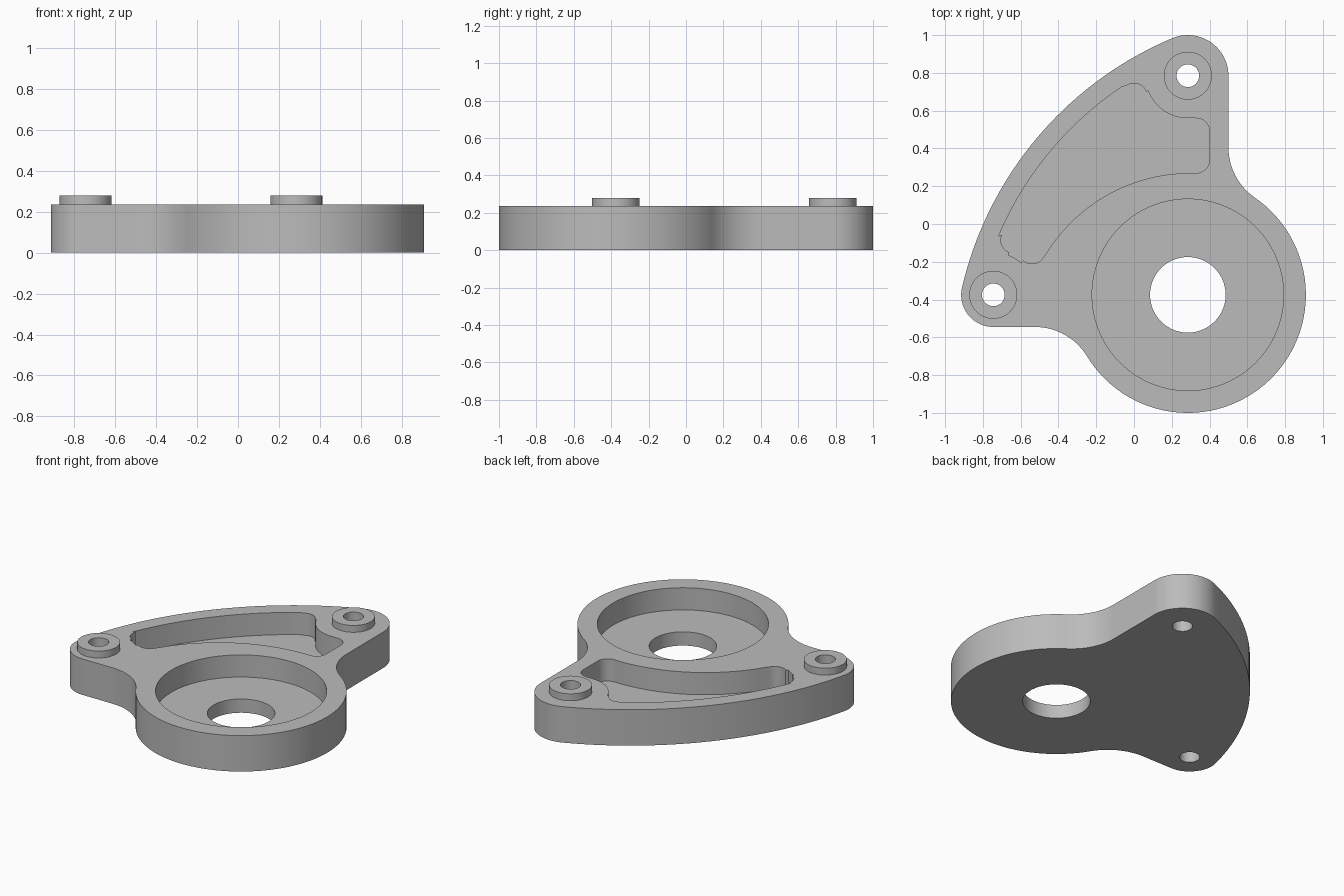
import bpy, bmesh
from math import sin, cos, radians, degrees, atan2, sqrt
from mathutils import Vector

cube = bpy.data.objects.get("Cube")
if cube:
    bpy.data.objects.remove(cube, do_unlink=True)

# Main dimensions
HEIGHT, FLOOR, BOSS_TOP = 0.235, 0.09, 0.28
HUB, HUB_R = Vector((0.285, -0.375)), 0.625
TOP, TOP_R = Vector((0.285, 0.785)), 0.215
LEFT, LEFT_R = Vector((-0.745, -0.375)), 0.17
FILLET, SWEEP, CORNER = 0.325, 1.9, 0.07
BOSS_R, HOLE_R = 0.127, 0.06

metal = bpy.data.materials.new("grey metal")
metal.use_nodes = True
metal.diffuse_color = (0.5, 0.5, 0.5, 1)
metal.node_tree.nodes["Principled BSDF"].inputs["Base Color"].default_value = (0.5, 0.5, 0.5, 1)


def angle(a, b):
    """Direction in degrees from a to b."""
    return degrees(atan2(b[1] - a[1], b[0] - a[0]))


def arc(c, r, start, end, step=3):
    n = max(2, round(abs(end - start) / step))
    turns = [radians(start + (end - start) * i / n) for i in range(n + 1)]
    return [Vector((c[0] + r * cos(t), c[1] + r * sin(t))) for t in turns]


def circle(c, r, step=3):
    return arc(c, r, 0, 360, step)[:-1]


def prism(name, points, low, high):
    clean = [p for i, p in enumerate(points) if (p - points[i - 1]).length > 0.002]
    bm = bmesh.new()
    base = bm.faces.new([bm.verts.new((p.x, p.y, low)) for p in clean])
    top = bmesh.ops.extrude_face_region(bm, geom=[base])["geom"]
    verts = [v for v in top if isinstance(v, bmesh.types.BMVert)]
    bmesh.ops.translate(bm, verts=verts, vec=(0, 0, high - low))
    bmesh.ops.recalc_face_normals(bm, faces=bm.faces)
    mesh = bpy.data.meshes.new(name)
    bm.to_mesh(mesh)
    bm.free()
    obj = bpy.data.objects.new(name, mesh)
    bpy.context.collection.objects.link(obj)
    mesh.materials.append(metal)
    return obj


def activate(obj):
    bpy.ops.object.select_all(action='DESELECT')
    obj.select_set(True)
    bpy.context.view_layer.objects.active = obj


def cut(obj, points, low, high):
    cutter = prism("cutter", points, low, high)
    cutter.hide_render = True
    mod = obj.modifiers.new("cut", 'BOOLEAN')
    mod.operation, mod.solver, mod.object = 'DIFFERENCE', 'EXACT', cutter
    activate(obj)
    bpy.ops.object.modifier_apply(modifier=mod.name)
    bpy.data.objects.remove(cutter, do_unlink=True)


def smooth(obj):
    activate(obj)
    bpy.ops.object.shade_smooth_by_angle(angle=radians(30))


# Centres of the two concave fillets beside the hub
reach = HUB_R + FILLET
fx = TOP.x + TOP_R + FILLET
right_f = Vector((fx, HUB.y + sqrt(reach ** 2 - (fx - HUB.x) ** 2)))
fy = LEFT.y - LEFT_R - FILLET
left_f = Vector((HUB.x - sqrt(reach ** 2 - (fy - HUB.y) ** 2), fy))

# Centre of the long sweep tangent to both lobes
a, b = SWEEP - TOP_R, SWEEP - LEFT_R
gap = LEFT - TOP
d = gap.length
along = (a * a - b * b + d * d) / (2 * d)
u = gap / d
sweep_c = TOP + u * along + Vector((-u.y, u.x)) * sqrt(a * a - along * along)
to_top, to_left = angle(sweep_c, TOP), angle(sweep_c, LEFT)

# Body outline
outline = arc(HUB, HUB_R, angle(HUB, left_f) % 360, angle(HUB, right_f) + 360)
outline += arc(right_f, FILLET, angle(right_f, HUB) % 360, 180)
outline += arc(TOP, TOP_R, 0, to_top)
outline += arc(sweep_c, SWEEP, to_top, to_left, 1.5)
outline += arc(LEFT, LEFT_R, to_left, 270)
outline += arc(left_f, FILLET, 90, angle(left_f, HUB))
body = prism("body", outline, 0, HEIGHT)

# Lightening pocket outline
tip, low_tip, side_tip = (0, 0.675), (-0.54, -0.14), (-0.635, -0.085)
around = 0.225
pocket = arc(sweep_c, SWEEP - 0.1, 157, 124, 1.5)
pocket += arc(tip, CORNER, 124, angle(tip, TOP), 9)
pocket += arc(TOP, around, angle(TOP, tip) % 360, 270, 5)
pocket += arc((0.33, 0.49), CORNER, 90, 0, 9)
pocket += arc((0.33, 0.34), CORNER, 0, -90, 9)
pocket += arc((0.30, -0.63), 0.9, 90, 148)
pocket += arc(low_tip, CORNER, -32, angle(low_tip, LEFT), 9)
pocket += arc(LEFT, around, angle(LEFT, low_tip), angle(LEFT, side_tip), 5)
pocket += arc(side_tip, CORNER, angle(side_tip, LEFT) % 360, 157, 9)

# Pocket, bearing recess, centre bore
cut(body, pocket, FLOOR, 1)
cut(body, circle(HUB, 0.507), FLOOR, 1)
cut(body, circle(HUB, 0.2), -1, 1)

# Raised bosses with through holes
for name, centre in (("top_boss", TOP), ("left_boss", LEFT)):
    hole = circle(centre, HOLE_R, 7.5)
    cut(body, hole, -1, 1)
    boss = prism(name, circle(centre, BOSS_R, 5), HEIGHT, BOSS_TOP)
    cut(boss, hole, -1, 1)
    smooth(boss)
smooth(body)
